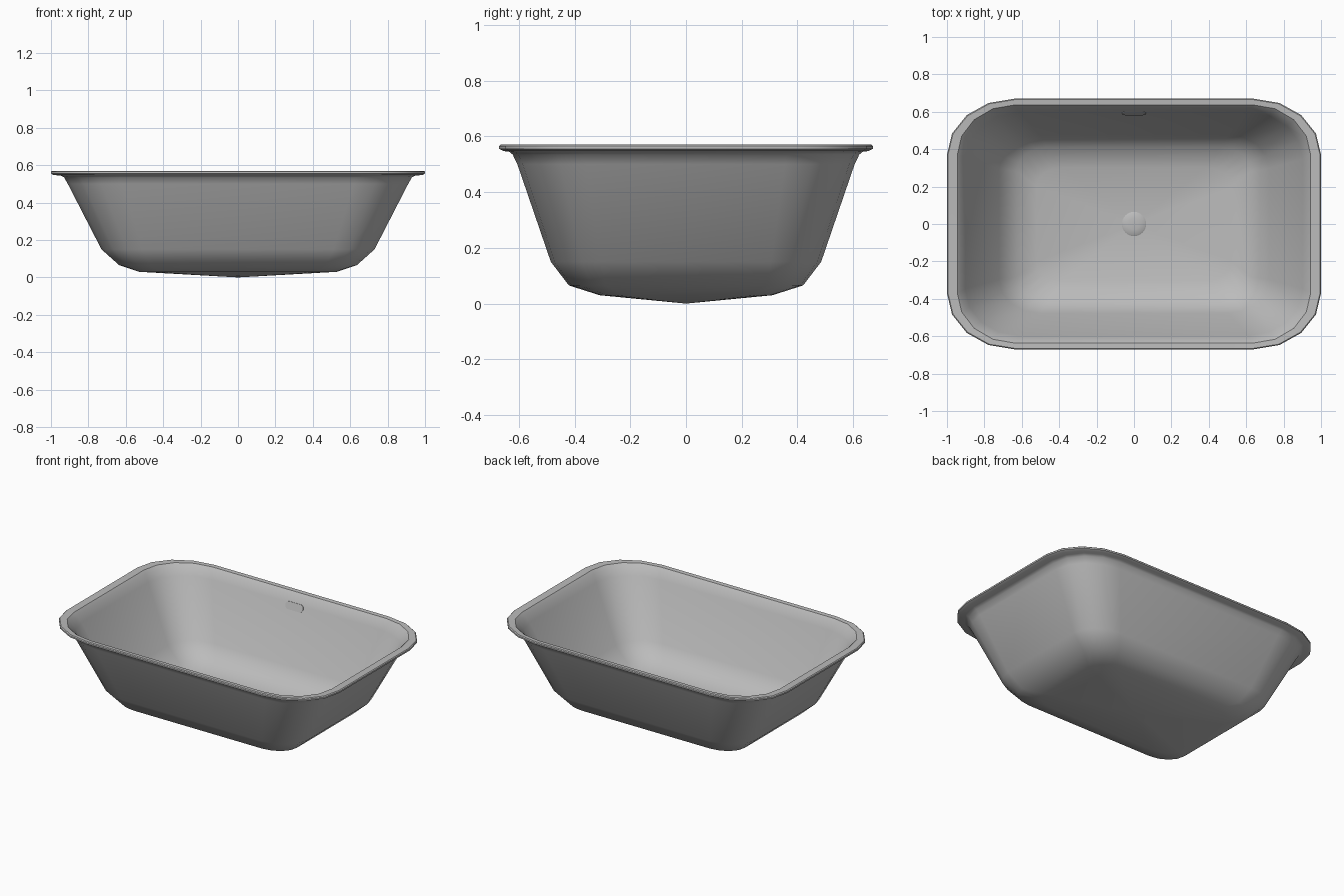
import bpy, bmesh, math
from mathutils import Matrix, Vector

if "Cube" in bpy.data.objects:
    bpy.data.objects.remove(bpy.data.objects["Cube"], do_unlink=True)

ceramic = bpy.data.materials.new("light grey ceramic")
ceramic.use_nodes = True
grey = (0.5, 0.5, 0.5, 1)
ceramic.diffuse_color = grey
ceramic.node_tree.nodes["Principled BSDF"].inputs["Base Color"].default_value = grey
CORNER_STEPS = 4


def ring(bm, hx, hy, z, rx, ry):
    """Rounded rectangle of vertices with elliptical corners."""
    verts = []
    for quarter, (sx, sy) in enumerate([(1, 1), (-1, 1), (-1, -1), (1, -1)]):
        for i in range(CORNER_STEPS + 1):
            a = (quarter + i / CORNER_STEPS) * math.pi / 2
            verts.append(bm.verts.new((sx * (hx - rx) + rx * math.cos(a),
                                       sy * (hy - ry) + ry * math.sin(a), z)))
    return verts


def bridge(bm, a, b):
    for i in range(len(a)):
        j = (i + 1) % len(a)
        bm.faces.new((a[i], a[j], b[j], b[i]))


def fan(bm, loop, z):
    tip = bm.verts.new((0, 0, z))
    for i in range(len(loop)):
        bm.faces.new((loop[i], loop[(i + 1) % len(loop)], tip))


def finish(bm, name, angle=35):
    bmesh.ops.recalc_face_normals(bm, faces=bm.faces)
    mesh = bpy.data.meshes.new(name)
    bm.to_mesh(mesh)
    bm.free()
    obj = bpy.data.objects.new(name, mesh)
    bpy.context.collection.objects.link(obj)
    mesh.materials.append(ceramic)
    bpy.ops.object.select_all(action='DESELECT')
    obj.select_set(True)
    bpy.context.view_layer.objects.active = obj
    bpy.ops.object.shade_smooth_by_angle(angle=math.radians(angle))
    return obj


# Basin: half width, half depth, height, corner radii, from the outer base
# up over the rim and down to the inner floor
bowl = [(0.53, 0.31, 0.03, 0.14, 0.10), (0.635, 0.42, 0.065, 0.165, 0.13),
        (0.73, 0.485, 0.15, 0.22, 0.18), (0.91, 0.605, 0.50, 0.29, 0.25)]
rim = [(0.93, 0.622, 0.535, 0.30, 0.26), (0.95, 0.635, 0.545, 0.31, 0.27),
       (0.985, 0.655, 0.547, 0.35, 0.29), (1.0, 0.67, 0.555, 0.36, 0.30),
       (1.0, 0.67, 0.565, 0.36, 0.30), (0.995, 0.665, 0.57, 0.357, 0.297),
       (0.945, 0.637, 0.568, 0.31, 0.27), (0.928, 0.621, 0.55, 0.30, 0.26)]
T = 0.008
inside = [(x - T, y - T, z + T * 0.6, rx, ry) for x, y, z, rx, ry in reversed(bowl)]
bm = bmesh.new()
loops = [ring(bm, *p) for p in bowl + rim + inside]
for lower, upper in zip(loops, loops[1:]):
    bridge(bm, lower, upper)
fan(bm, loops[0], 0.0)
fan(bm, loops[-1], 0.008)
finish(bm, "basin")

# Drain: low domed plug
bm = bmesh.new()
CORNER_STEPS = 6
loops = [ring(bm, r, r, z, r, r) for r, z in
         [(0.065, 0.008), (0.065, 0.017), (0.058, 0.021), (0.03, 0.025)]]
bmesh.ops.remove_doubles(bm, verts=bm.verts, dist=0.0001)
bm.free()
bm = bmesh.new()
SIDES = 24
loops = [[bm.verts.new((r * math.cos(2 * math.pi * i / SIDES),
                        r * math.sin(2 * math.pi * i / SIDES), z)) for i in range(SIDES)]
         for r, z in [(0.065, 0.006), (0.065, 0.017), (0.058, 0.021), (0.03, 0.025)]]
for a, b in zip(loops, loops[1:]):
    bridge(bm, a, b)
fan(bm, loops[-1], 0.026)
finish(bm, "drain_plug")

# Overflow: slim rounded slot plate lying on the sloping back wall
bm = bmesh.new()
back = ring(bm, 0.065, 0.024, -0.004, 0.024, 0.024)
front = ring(bm, 0.065, 0.024, 0.005, 0.024, 0.024)
bridge(bm, back, front)
bm.faces.new(front)
overflow = finish(bm, "overflow_slot")
slope = math.atan2(0.12, 0.35)
overflow.matrix_world = (Matrix.Translation(Vector((0, 0.5935, 0.49)))
                         @ Matrix.Rotation(math.pi / 2 - slope, 4, 'X'))
